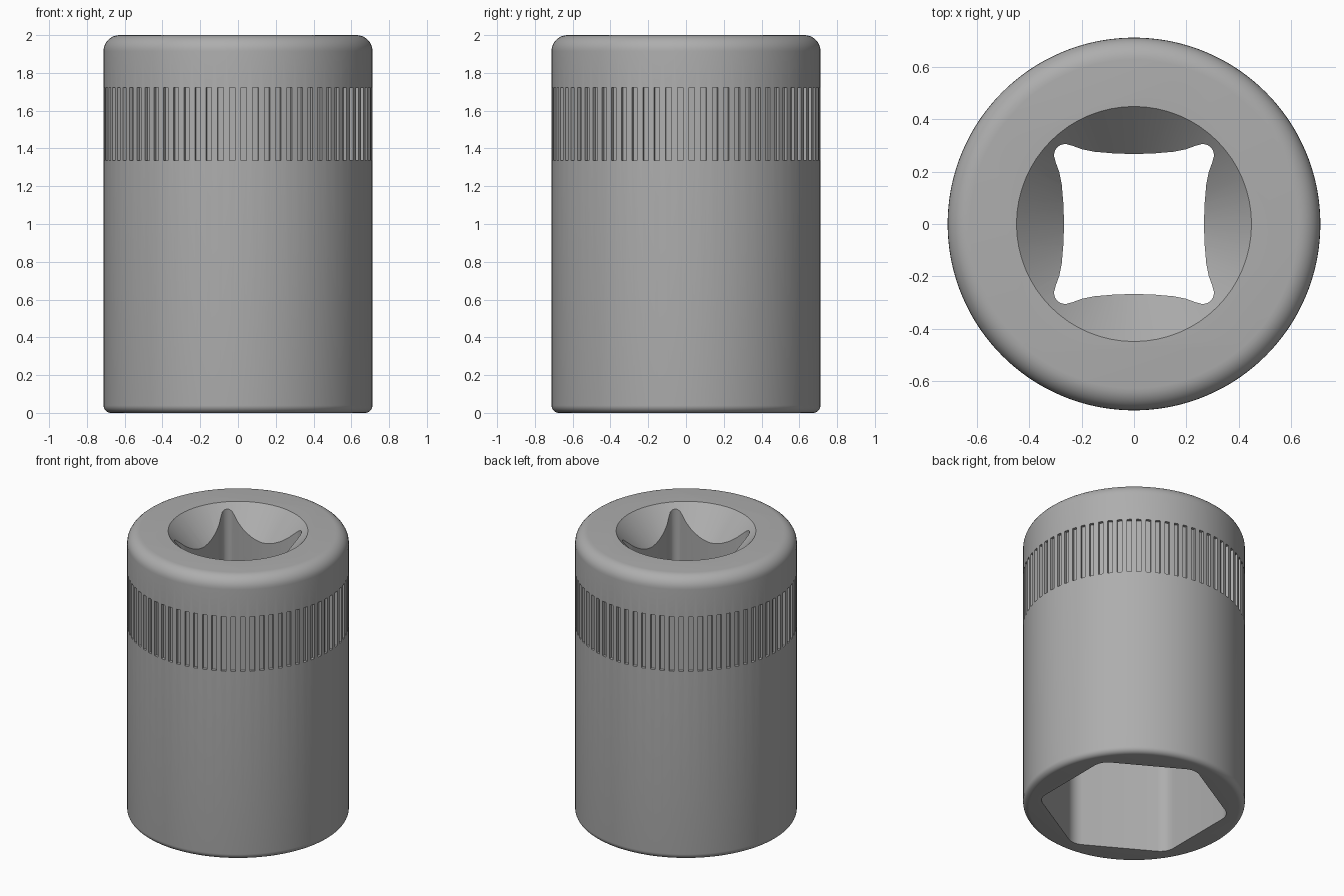
import bpy, bmesh, math
from math import sin, cos, pi, radians

if "Cube" in bpy.data.objects:
    bpy.data.objects.remove(bpy.data.objects["Cube"])


def make_object(name, bm):
    bmesh.ops.recalc_face_normals(bm, faces=bm.faces)
    mesh = bpy.data.meshes.new(name)
    bm.to_mesh(mesh)
    bm.free()
    obj = bpy.data.objects.new(name, mesh)
    bpy.context.collection.objects.link(obj)
    return obj


def loft(name, rings):
    """Closed solid through rings of equal point count."""
    bm = bmesh.new()
    vs = [[bm.verts.new(p) for p in ring] for ring in rings]
    n = len(vs[0])
    for a, b in zip(vs, vs[1:]):
        for i in range(n):
            j = (i + 1) % n
            bm.faces.new((a[i], a[j], b[j], b[i]))
    bm.faces.new(vs[0][::-1])
    bm.faces.new(vs[-1])
    return make_object(name, bm)


def lathe(name, profile, n):
    return loft(name, [[(r * cos(2 * pi * i / n), r * sin(2 * pi * i / n), z)
                        for i in range(n)] for r, z in profile])


def prism(name, outline, z0, z1):
    return loft(name, [[(x, y, z) for x, y in outline] for z in (z0, z1)])


def cut(body, cutter):
    cutter.hide_render = True
    mod = body.modifiers.new(cutter.name, 'BOOLEAN')
    mod.operation = 'DIFFERENCE'
    mod.solver = 'EXACT'
    mod.object = cutter
    bpy.context.view_layer.objects.active = body
    bpy.ops.object.modifier_apply(modifier=mod.name)
    bpy.data.objects.remove(cutter)


# Outer body with rounded rims
R, H = 0.712, 2.0


def fillet(rad, zc, a0, a1, steps=8):
    return [(R - rad + rad * cos(radians(a0 + (a1 - a0) * i / steps)),
             zc + rad * sin(radians(a0 + (a1 - a0) * i / steps))) for i in range(steps + 1)]


body = lathe("socket_body", fillet(0.04, 0.04, -90, 0) + fillet(0.085, H - 0.085, 0, 90), 144)

# Dark steel
steel = bpy.data.materials.new("dark_steel")
steel.diffuse_color = (0.42, 0.42, 0.42, 1)
steel.use_nodes = True
steel.node_tree.nodes["Principled BSDF"].inputs["Base Color"].default_value = steel.diffuse_color
body.data.materials.append(steel)

# Grip band of vertical grooves
bm = bmesh.new()
COUNT, HALF_W, DEPTH = 72, 0.015, 0.02
for k in range(COUNT):
    a = 2 * pi * (k + 0.5) / COUNT
    v = []
    for z in (1.335, 1.722):
        for r, t in ((R - DEPTH, -HALF_W), (R + 0.05, -HALF_W), (R + 0.05, HALF_W), (R - DEPTH, HALF_W)):
            v.append(bm.verts.new((r * cos(a) - t * sin(a), r * sin(a) + t * cos(a), z)))
    for f in ((3, 2, 1, 0), (4, 5, 6, 7), (0, 1, 5, 4), (1, 2, 6, 5), (2, 3, 7, 6), (3, 0, 4, 7)):
        bm.faces.new([v[i] for i in f])
cut(body, make_object("grip_grooves", bm))

# Hexagonal opening with rounded corners
APOTHEM, CORNER = 0.535, 0.11
hexagon = []
for k in range(6):
    a = radians(30 + 60 * k)
    d = (APOTHEM - CORNER) / cos(radians(30))
    for s in range(7):
        b = a + radians(-30 + 10 * s)
        hexagon.append((d * cos(a) + CORNER * cos(b), d * sin(a) + CORNER * sin(b)))
cut(body, prism("hex_opening", hexagon, -0.2, 1.1))

# Square drive hole with bowed sides and relieved corners
half = [(0.267, 0), (0.27, 0.08), (0.276, 0.15), (0.286, 0.2), (0.299, 0.235),
        (0.306, 0.262), (0.302, 0.281), (0.293, 0.293)]
quarter = half + [(y, x) for x, y in half[-2:0:-1]]
# each quarter runs from one side's middle to just before the next side's middle
square = []
for k in range(4):
    c, s = round(cos(k * pi / 2)), round(sin(k * pi / 2))
    square += [(c * x - s * y, s * x + c * y) for x, y in quarter]
cut(body, prism("drive_hole", square, 0.9, 2.2))

# Conical lead-in of the drive hole
cut(body, lathe("drive_lead_in", [(0.2, 1.745), (0.449, 2.0), (0.547, 2.1)], 64))

# Cutters have no material, so give every face the steel
for p in body.data.polygons:
    p.material_index = 0
bpy.ops.object.select_all(action='DESELECT')
body.select_set(True)
bpy.context.view_layer.objects.active = body
bpy.ops.object.shade_smooth_by_angle(angle=radians(30))
